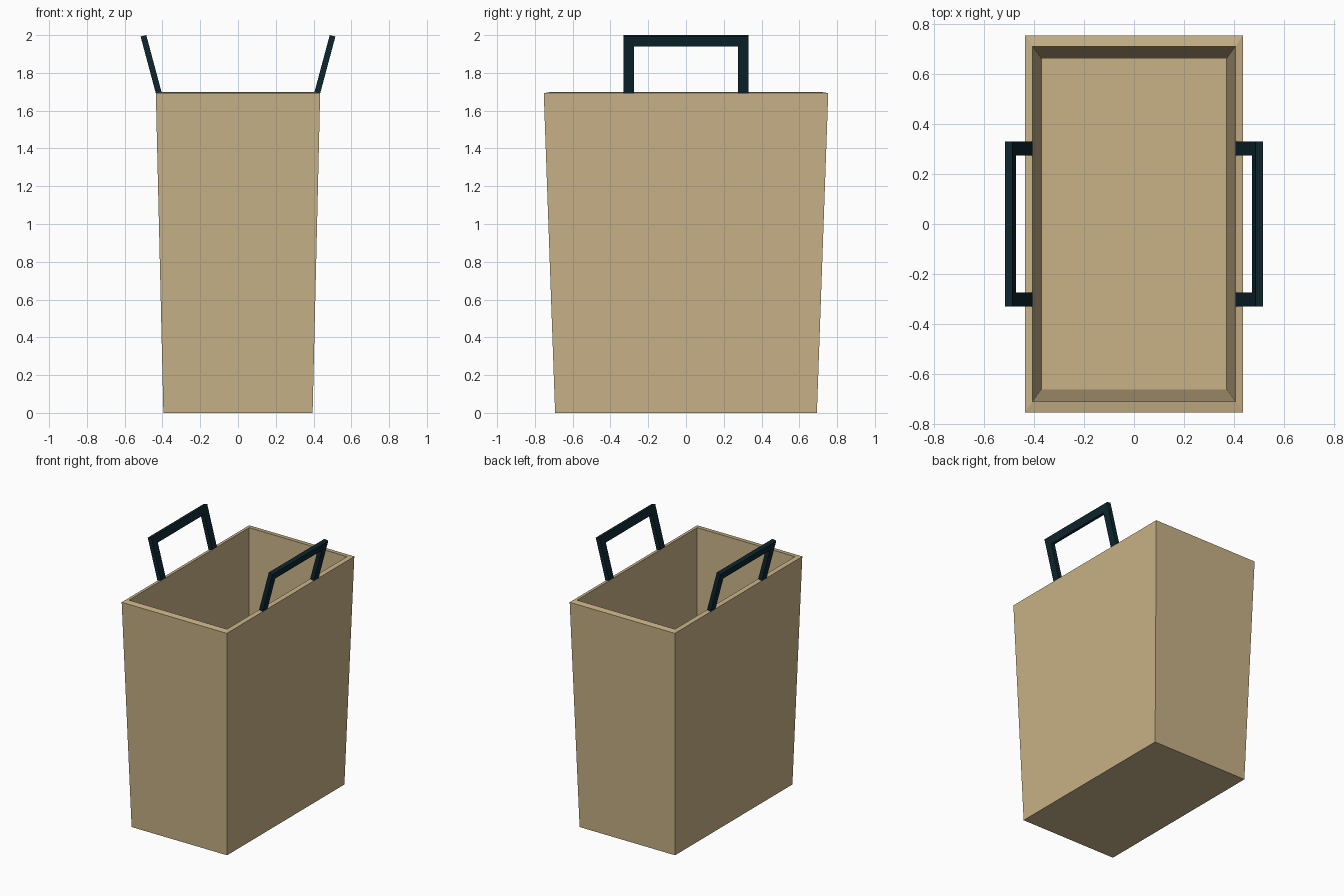
import bpy, bmesh, math
from mathutils import Matrix

if "Cube" in bpy.data.objects:
    bpy.data.objects.remove(bpy.data.objects["Cube"])


def material(name, rgb):
    m = bpy.data.materials.new(name)
    m.diffuse_color = (*rgb, 1.0)
    m.use_nodes = True
    m.node_tree.nodes["Principled BSDF"].inputs["Base Color"].default_value = m.diffuse_color
    return m


def add_object(name, bm, mat):
    bmesh.ops.recalc_face_normals(bm, faces=bm.faces[:])
    me = bpy.data.meshes.new(name)
    bm.to_mesh(me)
    bm.free()
    me.materials.append(mat)
    ob = bpy.data.objects.new(name, me)
    bpy.context.collection.objects.link(ob)
    return ob


paper = material("tan paper", (0.578, 0.445, 0.242))
dark = material("dark teal", (0.0037, 0.0194, 0.0273))

# Bag body: rectangular loops from outer floor, over the rim, to inner floor
loops = [(0.395, 0.693, 0.0), (0.435, 0.753, 1.693),
         (0.405, 0.709, 1.70), (0.37, 0.66, 0.04)]
bm = bmesh.new()
rings = [[bm.verts.new((sx * x, sy * y, z))
          for sx, sy in ((-1, -1), (1, -1), (1, 1), (-1, 1))]
         for x, y, z in loops]
bm.faces.new(rings[0])
bm.faces.new(rings[-1])
for a, b in zip(rings, rings[1:]):
    for i in range(4):
        j = (i + 1) % 4
        bm.faces.new((a[i], a[j], b[j], b[i]))
add_object("bag_body", bm, paper)

# Handles: flat U profile, extruded and tilted outwards
W, T, H, D = 0.33, 0.056, 0.308, 0.031
profile = [(-W, -0.004), (-W, H), (W, H), (W, -0.004),
           (W - T, -0.004), (W - T, H - T), (T - W, H - T), (T - W, -0.004)]
for side, name in ((1, "right_handle"), (-1, "left_handle")):
    bm = bmesh.new()
    face = bm.faces.new([bm.verts.new((-D / 2, y, z)) for y, z in profile])
    ext = bmesh.ops.extrude_face_region(bm, geom=[face])
    moved = [g for g in ext["geom"] if isinstance(g, bmesh.types.BMVert)]
    bmesh.ops.translate(bm, verts=moved, vec=(D, 0, 0))
    bm.transform(Matrix.Translation((side * 0.421, 0, 1.699))
                 @ Matrix.Rotation(side * math.radians(15), 4, 'Y'))
    add_object(name, bm, dark)
